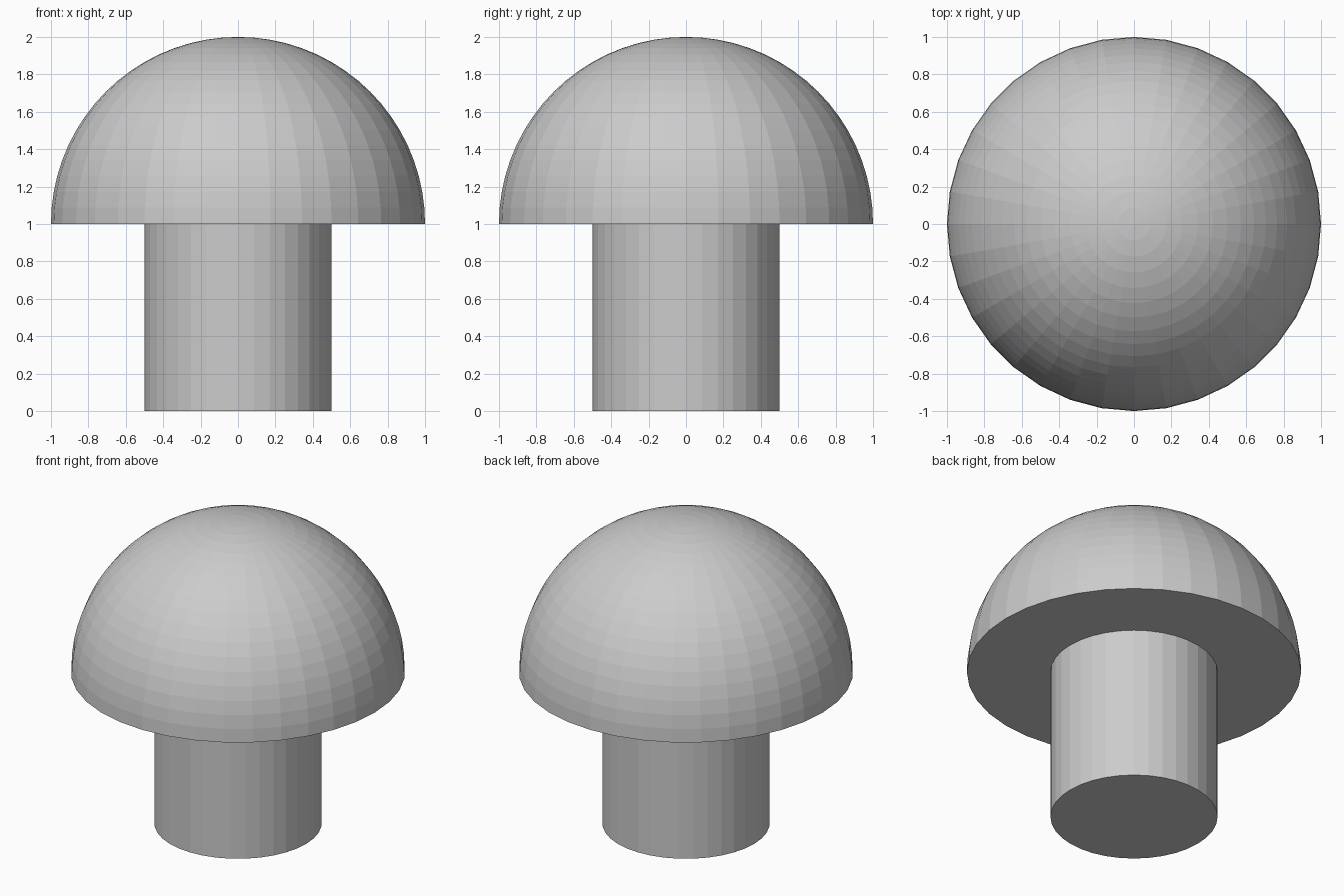
import bpy, bmesh
from math import sin, cos, radians

if "Cube" in bpy.data.objects:
    bpy.data.objects.remove(bpy.data.objects["Cube"])

SIDES = 36


def lathe(name, profile):
    """Revolve an (r, z) profile, running bottom to top, about z."""
    bm = bmesh.new()
    rings = []
    for r, z in profile:
        if r < 1e-6:
            rings.append([bm.verts.new((0, 0, z))])
        else:
            rings.append([bm.verts.new((r * cos(radians(360 * i / SIDES)),
                                        r * sin(radians(360 * i / SIDES)), z))
                          for i in range(SIDES)])
    for low, high in zip(rings, rings[1:]):
        for i in range(SIDES):
            j = (i + 1) % SIDES
            if len(high) == 1:
                bm.faces.new((low[i], low[j], high[0]))
            else:
                bm.faces.new((low[i], low[j], high[j], high[i]))
    # flat end caps
    for ring in (rings[0], rings[-1]):
        if len(ring) > 1:
            bm.faces.new(ring)
    bmesh.ops.recalc_face_normals(bm, faces=bm.faces)
    mesh = bpy.data.meshes.new(name)
    bm.to_mesh(mesh)
    bm.free()
    obj = bpy.data.objects.new(name, mesh)
    bpy.context.collection.objects.link(obj)
    return obj


# Cylindrical stem
lathe("stem", [(0.5, 0), (0.5, 1)])

# Hemispherical cap with a flat underside
lathe("cap", [(cos(radians(a)), 1 + sin(radians(a))) for a in range(0, 91, 5)])
